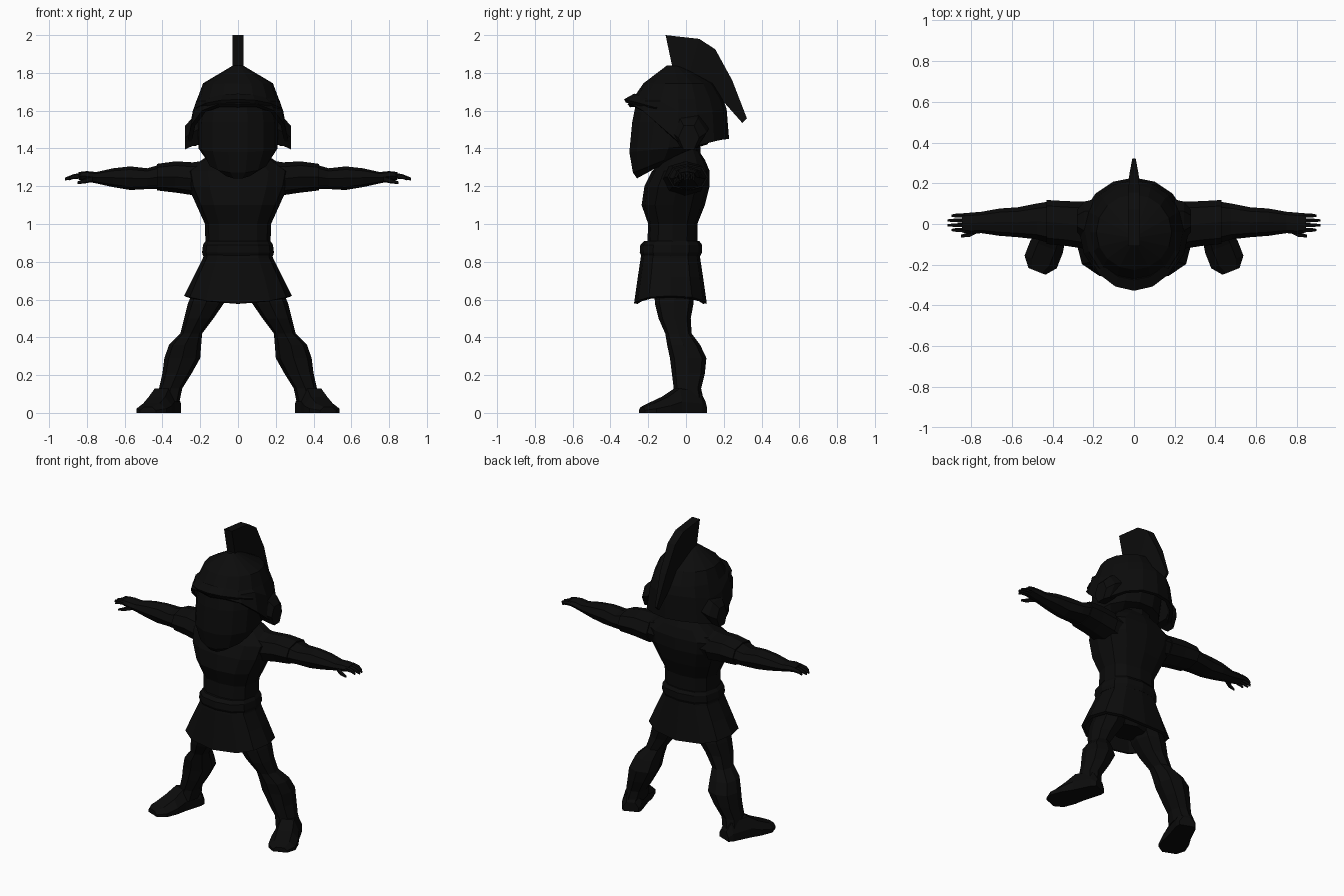
import bpy, bmesh, math
from mathutils import Vector

if "Cube" in bpy.data.objects:
    bpy.data.objects.remove(bpy.data.objects["Cube"])

black = bpy.data.materials.new("near black")
black.diffuse_color = (0.0035, 0.0035, 0.0035, 1)
black.use_nodes = True
black.node_tree.nodes["Principled BSDF"].inputs["Base Color"].default_value = black.diffuse_color


def finish(name, bm, thickness=0):
    bmesh.ops.recalc_face_normals(bm, faces=bm.faces)
    me = bpy.data.meshes.new(name)
    bm.to_mesh(me)
    bm.free()
    me.materials.append(black)
    ob = bpy.data.objects.new(name, me)
    bpy.context.collection.objects.link(ob)
    if thickness:
        mod = ob.modifiers.new("thickness", 'SOLIDIFY')
        mod.thickness = thickness
        mod.offset = -1
    return ob


def skin(name, loops, caps=(True, True), thickness=0):
    """Join loops of points into a faceted skin."""
    bm = bmesh.new()
    rows = [[bm.verts.new(p) for p in loop] for loop in loops]
    n = len(rows[0])
    for a, b in zip(rows, rows[1:]):
        for i in range(n):
            j = (i + 1) % n
            bm.faces.new((a[i], a[j], b[j], b[i]))
    if caps[0]:
        bm.faces.new(rows[0])
    if caps[1]:
        bm.faces.new(rows[-1])
    return finish(name, bm, thickness)


def oval(a0, a1, b0, b1, n, square=1.0):
    """Points of a rounded outline that fills the given bounds."""
    pts = []
    for i in range(n):
        t = 2 * math.pi * i / n
        c, s = math.cos(t), math.sin(t)
        c = math.copysign(abs(c) ** square, c)
        s = math.copysign(abs(s) ** square, s)
        pts.append(((a0 + a1) / 2 + c * (a1 - a0) / 2, (b0 + b1) / 2 + s * (b1 - b0) / 2))
    return pts


def upright(name, rings, n=12, square=0.8, tilt=None, **kw):
    """rings: z, x0, x1, y0, y1"""
    loops = []
    for k, (z, x0, x1, y0, y1) in enumerate(rings):
        t = tilt[k] if tilt else 0
        loops.append([(x, y, z + t * (y - y0)) for x, y in oval(x0, x1, y0, y1, n, square)])
    return skin(name, loops, **kw)


def sideways(name, side, rings, n=8, square=0.9):
    """rings: x, y0, y1, z0, z1"""
    return skin(name, [[(side * x, y, z) for y, z in oval(y0, y1, z0, z1, n, square)]
                       for x, y0, y1, z0, z1 in rings])


# Torso, neck and belt
upright("torso", [(.80, -.17, .17, -.21, .06), (1.0, -.175, .175, -.20, .06),
                  (1.10, -.22, .22, -.235, .10), (1.20, -.265, .265, -.22, .125),
                  (1.28, -.28, .28, -.18, .125), (1.34, -.19, .19, -.12, .10),
                  (1.40, -.10, .10, -.06, .06)], n=12)
upright("neck", [(1.33, -.11, .11, -.11, .08), (1.50, -.10, .10, -.11, .07)], n=8)
upright("belt", [(.83, -.185, .185, -.235, .075), (.85, -.19, .19, -.245, .085),
                 (.89, -.185, .185, -.242, .085), (.91, -.172, .172, -.22, .07)], n=12)

# Open skirt with a hem that is higher at the sides
skirt_loops = []
for z, w, y0, y1, rise in [(.86, .175, -.23, .07, 0), (.82, .185, -.24, .075, 0),
                           (.72, .235, -.255, .09, 0), (.58, .285, -.275, .11, .04)]:
    skirt_loops.append([(x, y, z + rise * (x / w) ** 2) for x, y in oval(-w, w, y0, y1, 12, .75)])
skin("skirt", skirt_loops, caps=(True, False), thickness=.02)
upright("hips", [(.60, -.10, .10, -.15, .03), (.67, -.16, .16, -.19, .05),
                 (.80, -.16, .16, -.19, .05)], n=8)

# Head with a chin line that climbs toward the neck
upright("head", [(1.24, -.10, .10, -.262, -.02), (1.27, -.165, .165, -.285, .05),
                 (1.38, -.21, .21, -.305, .12), (1.54, -.212, .212, -.29, .15),
                 (1.66, -.19, .19, -.265, .15)], n=14, square=.95,
        tilt=(.55, .4, .1, 0, 0))

# Helmet: dome columns ending on a rim that drops from brow to ear
COLS = 16


def rim_height(y):
    if y < 0:
        return 1.40 + .235 * min(1, -y / .27)
    return 1.40 + .05 * min(1, y / .2)


dome = []
for z, w, y0, y1 in [(1.84, .025, -.10, -.03), (1.745, .185, -.225, .145), (1.665, .215, -.28, .195)]:
    dome.append([(x, y, z) for x, y in oval(-w, w, y0, y1, COLS)])
mid, low = [], []
for (x, y), (u, v) in zip(oval(-.24, .24, -.292, .215, COLS), oval(-.268, .268, -.31, .228, COLS)):
    rim = rim_height(v)
    mid.append((x, y, max(rim + .012, min(1.65, rim + .16))))
    low.append((u, v, rim))
skin("helmet", dome + [mid, low], caps=(True, False), thickness=.022)

# Pointed brow brim
bm = bmesh.new()
outer, inner = [], []
for k in range(-3, 4):
    a = k * math.radians(22)
    outer.append((.245 * math.sin(a), -.04 - .288 * math.cos(a), 1.66 - .045 * (k / 3) ** 2))
    inner.append((.21 * math.sin(a), -.04 - .235 * math.cos(a), 1.69 - .045 * (k / 3) ** 2))
ov = [bm.verts.new(p) for p in outer]
iv = [bm.verts.new(p) for p in inner]
for i in range(6):
    bm.faces.new((ov[i], ov[i + 1], iv[i + 1], iv[i]))
finish("helmet_brim", bm, .02)

# Flared ear guards
for s, side in ((-1, "left"), (1, "right")):
    skin(f"ear_guard_{side}", [[(s * x, y, z) for y, z in oval(y0, y1, z0, z1, 6)]
         for x, y0, y1, z0, z1 in [(.20, -.09, .12, 1.41, 1.60), (.245, -.08, .11, 1.40, 1.57),
                                   (.28, -.04, .07, 1.385, 1.53)]])

# Crest: thin fin, narrowing toward the tail
top = [(-.108, 2.0), (.07, 1.98), (.155, 1.925), (.245, 1.76), (.322, 1.56)]
bottom = [(-.07, 1.82), (.02, 1.80), (.09, 1.76), (.17, 1.68), (.298, 1.535)]
half = [.029, .029, .028, .023, .008]
skin("helmet_crest", [[(-h, *t), (h, *t), (h, *b), (-h, *b)] for t, b, h in zip(top, bottom, half)])

for s, side in ((-1, "left"), (1, "right")):
    # Arm from shoulder to knuckles
    sideways(f"arm_{side}", s, [(.14, -.12, .10, 1.14, 1.34), (.25, -.12, .10, 1.16, 1.325),
                                (.33, -.10, .105, 1.172, 1.325), (.41, -.095, .112, 1.185, 1.315),
                                (.48, -.075, .10, 1.185, 1.295), (.57, -.065, .082, 1.18, 1.305),
                                (.66, -.058, .076, 1.195, 1.295), (.75, -.045, .06, 1.215, 1.275),
                                (.80, -.048, .056, 1.225, 1.28), (.845, -.042, .052, 1.235, 1.275)])
    # Sleeve edge over the upper arm
    sideways(f"sleeve_{side}", s, [(.22, -.125, .11, 1.15, 1.325), (.33, -.108, .112, 1.166, 1.332),
                                   (.43, -.098, .118, 1.178, 1.318)])
    # Four fingers and a thumb
    for i, tip in enumerate((.895, .915, .915, .895)):
        y = -.030 + .0235 * i
        sideways(f"finger_{i + 1}_{side}", s, [(.83, y - .011, y + .011, 1.24, 1.272),
                                               (.875, y - .010, y + .010, 1.237, 1.263),
                                               (tip, y - .006, y + .006, 1.230, 1.246)], n=5)
    skin(f"thumb_{side}", [[(s * x, yc + a, zc + b) for a, b in oval(-r, r, -r, r, 5)]
         for x, yc, zc, r in [(.77, -.030, 1.24, .018), (.81, -.053, 1.228, .014),
                              (.85, -.060, 1.218, .007)]])

    # Leg: thigh, knee, calf, ankle
    leg = [(.78, .02, .18, -.17, .04), (.58, .075, .265, -.165, .04), (.50, .13, .285, -.145, .025),
           (.42, .19, .305, -.11, .03), (.36, .195, .365, -.10, .075), (.29, .20, .39, -.085, .108),
           (.21, .245, .40, -.075, .10), (.13, .295, .418, -.065, .08), (.06, .31, .43, -.08, .095)]
    upright(f"leg_{side}", [(z, *sorted((s * a, s * b)), y0, y1) for z, a, b, y0, y1 in leg], n=8)

    # Foot, toes turned out; each section is centre x, y, half width, height
    out = Vector((.13, -.33, 0)).normalized()
    across = Vector((-out.y, out.x, 0))
    loops = []
    for d, w, h in [(-.10, .05, .06), (-.07, .062, .11), (.05, .072, .13), (.12, .085, .085),
                    (.20, .085, .05), (.25, .045, .03)]:
        c = Vector((.385, 0, 0)) + out * d
        pts = [c + across * (u * w) + Vector((0, 0, v * h))
               for u, v in ((-1, 0), (1, 0), (1, .45), (.55, 1), (-.55, 1), (-1, .45))]
        loops.append([(s * p.x, p.y, p.z) for p in pts])
    skin(f"foot_{side}", loops)
